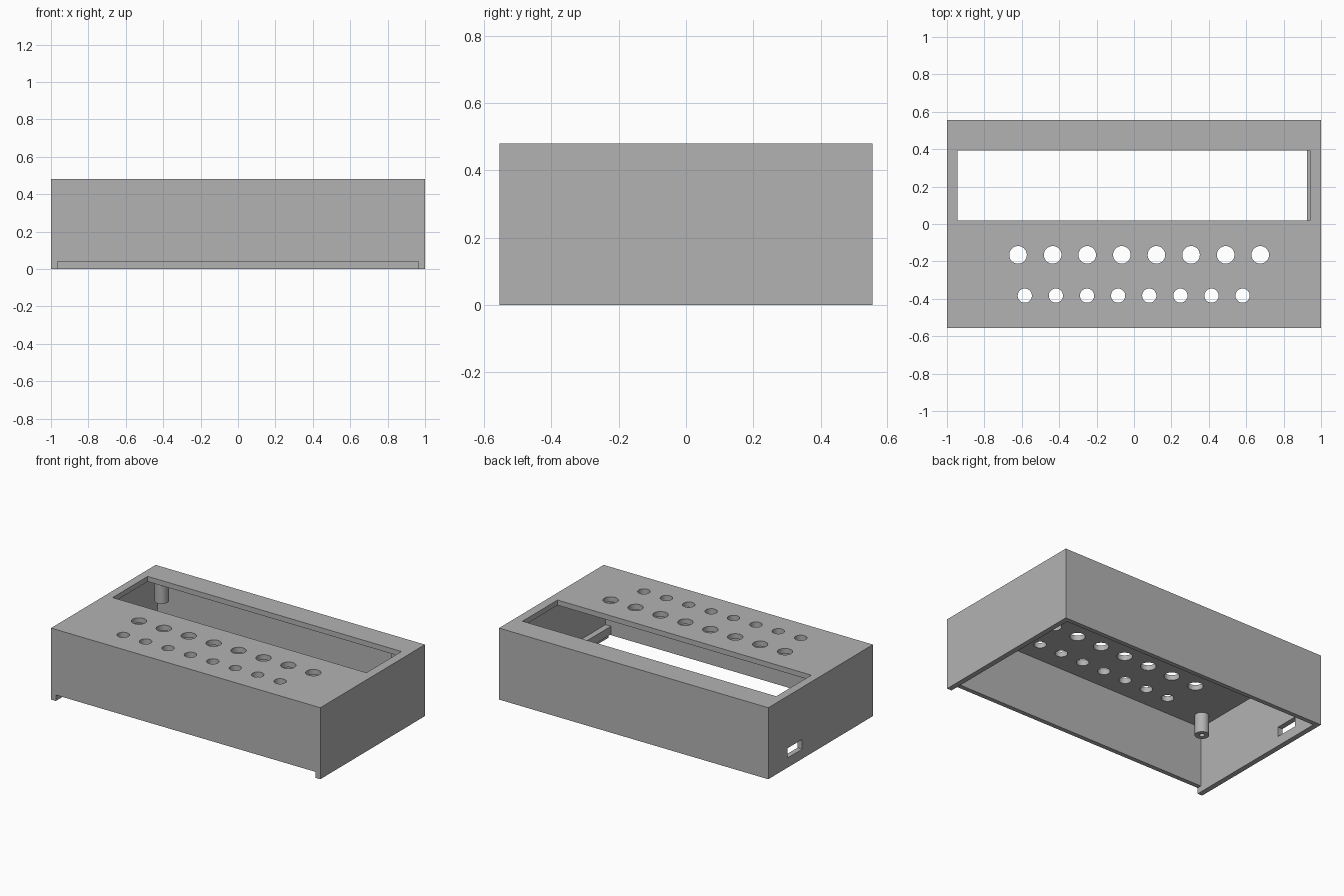
import bpy

cube = bpy.data.objects.get("Cube")
if cube:
    bpy.data.objects.remove(cube, do_unlink=True)

# Single plastic colour
GREY = (0.45, 0.45, 0.45, 1)
plastic = bpy.data.materials.new("grey_plastic")
plastic.use_nodes = True
plastic.diffuse_color = GREY
plastic.node_tree.nodes["Principled BSDF"].inputs["Base Color"].default_value = GREY

W, D, H, T = 1.0, 0.555, 0.48, 0.035   # half width, half depth, height, wall
IX, IY, IZ = W - T, D - T + 0.005, H - T   # inner faces


def box(name, x, y, z):
    """Box spanning the given (low, high) ranges."""
    spans = (x, y, z)
    bpy.ops.mesh.primitive_cube_add(size=1, location=[sum(s) / 2 for s in spans])
    ob = bpy.context.object
    ob.name = name
    ob.scale = [s[1] - s[0] for s in spans]
    bpy.ops.object.transform_apply(location=True, rotation=False, scale=True)
    ob.data.materials.append(plastic)
    return ob


def cylinder(name, x, y, r, z, sides=32):
    bpy.ops.mesh.primitive_cylinder_add(
        vertices=sides, radius=r, depth=z[1] - z[0], location=(x, y, sum(z) / 2))
    ob = bpy.context.object
    ob.name = name
    ob.data.materials.append(plastic)
    return ob


def cut(target, cutter):
    mod = target.modifiers.new("cut", 'BOOLEAN')
    mod.operation = 'DIFFERENCE'
    mod.solver = 'EXACT'
    mod.object = cutter
    bpy.context.view_layer.objects.active = target
    bpy.ops.object.modifier_apply(modifier=mod.name)
    bpy.data.objects.remove(cutter, do_unlink=True)


# Open-bottomed case
case = box("case", (-W, W), (-D, D), (0, H))
cut(case, box("cavity", (-IX, IX), (-IY, IY), (-0.1, IZ)))

# Slot under the front wall for a sliding base
cut(case, box("front_notch", (-IX, IX), (-D - 0.1, -IY + 0.02), (-0.1, 0.04)))

# Display window in the top
cut(case, box("window", (-0.945, 0.94), (0.02, 0.392), (IZ - 0.05, H + 0.1)))

# Connector opening in the side wall
cut(case, box("port", (-W - 0.1, -IX + 0.05), (0.195, 0.354), (0.065, 0.13)))

# Two rows of round holes: first x, spacing, y, radius
for x0, step, y, r in ((-0.62, 0.185, -0.165, 0.047), (-0.584, 0.1664, -0.383, 0.038)):
    for i in range(8):
        cut(case, cylinder("hole", x0 + i * step, y, r, (IZ - 0.05, H + 0.1)))

# Ledge along the inside of one end wall
box("inner_ledge", (0.925, IX), (-IY, IY), (0.045, 0.1))

# Hollow screw posts under the top
for x in (-0.88, 0.88):
    for y in (-0.414, 0.447):
        post = cylinder("screw_post", x, y, 0.044, (0.312, IZ))
        cut(post, cylinder("screw_hole", x, y, 0.017, (0.2, IZ - 0.02), 16))
        bpy.ops.object.select_all(action='DESELECT')
        post.select_set(True)
        bpy.context.view_layer.objects.active = post
        bpy.ops.object.shade_smooth_by_angle()

# Smooth the hole walls while keeping edges sharp
bpy.ops.object.select_all(action='DESELECT')
case.select_set(True)
bpy.context.view_layer.objects.active = case
bpy.ops.object.shade_smooth_by_angle()
